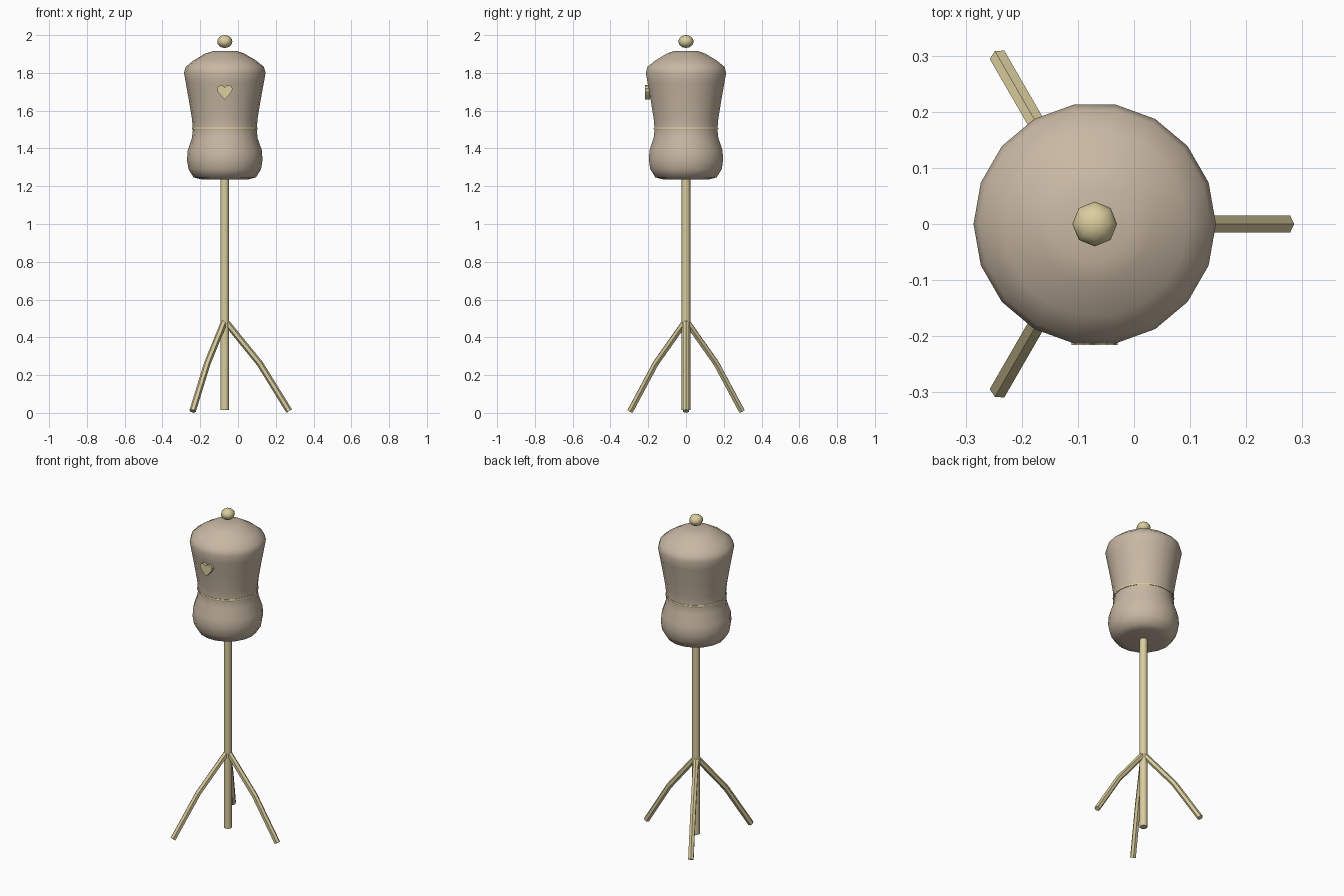
import bpy, bmesh
from math import sin, cos, pi, radians
from mathutils import Vector

if "Cube" in bpy.data.objects:
    bpy.data.objects.remove(bpy.data.objects["Cube"])

CX = -0.07  # stand axis


def material(name, rgb):
    m = bpy.data.materials.new(name)
    m.diffuse_color = (*rgb, 1)
    m.use_nodes = True
    m.node_tree.nodes["Principled BSDF"].inputs["Base Color"].default_value = m.diffuse_color
    return m


FABRIC = material("fabric", (0.58, 0.48, 0.37))
WOOD = material("pale_wood", (0.70, 0.61, 0.34))


def finish(ob, name, mat, angle=None):
    ob.name = name
    ob.data.materials.append(mat)
    if angle:
        bpy.ops.object.select_all(action='DESELECT')
        ob.select_set(True)
        bpy.context.view_layer.objects.active = ob
        bpy.ops.object.shade_smooth_by_angle(angle=radians(angle))
    return ob


def loft(name, rings, mat, angle=None):
    """Skin a list of vertex rings and cap both ends."""
    bm = bmesh.new()
    vs = [[bm.verts.new(p) for p in ring] for ring in rings]
    n = len(vs[0])
    for a, b in zip(vs, vs[1:]):
        for i in range(n):
            j = (i + 1) % n
            bm.faces.new((a[i], a[j], b[j], b[i]))
    bm.faces.new(vs[0])
    bm.faces.new(vs[-1])
    bmesh.ops.recalc_face_normals(bm, faces=bm.faces)
    me = bpy.data.meshes.new(name)
    bm.to_mesh(me)
    bm.free()
    ob = bpy.data.objects.new(name, me)
    bpy.context.collection.objects.link(ob)
    return finish(ob, name, mat, angle)


def circle(r, z, n):
    return [(CX + r * cos(2 * pi * i / n), r * sin(2 * pi * i / n), z) for i in range(n)]


# Torso: 18-sided turned profile
profile = [(0.12, 1.235), (0.165, 1.247), (0.192, 1.29), (0.2, 1.34), (0.196, 1.39),
           (0.174, 1.455), (0.169, 1.50), (0.174, 1.56), (0.189, 1.65), (0.207, 1.75),
           (0.216, 1.80), (0.207, 1.832), (0.165, 1.866), (0.104, 1.902), (0.065, 1.915)]
loft("torso", [circle(r, z, 18) for r, z in profile], FABRIC, 60)

# Pole
loft("pole", [circle(0.0225, z, 12) for z in (0.015, 1.26)], WOOD, 40)

# Knob on top
bpy.ops.mesh.primitive_uv_sphere_add(segments=8, ring_count=8, radius=0.04, location=(CX, 0, 1.966))
knob = bpy.context.object
knob.scale.z = 0.85
finish(knob, "top_knob", WOOD, 60)

# Waist belt
bpy.ops.mesh.primitive_torus_add(major_segments=18, minor_segments=6, major_radius=0.169,
                                 minor_radius=0.006, location=(CX, 0, 1.505))
finish(bpy.context.object, "waist_belt", WOOD, 60)

# Heart badge on the chest
half = [(0, 0.024), (0.009, 0.034), (0.021, 0.037), (0.034, 0.032), (0.041, 0.019),
        (0.038, 0.004), (0.022, -0.016), (0, -0.038)]
outline = half + [(-x, z) for x, z in reversed(half[1:-1])]
loft("heart_badge", [[(CX + x, y, 1.698 + z) for x, z in outline] for y in (-0.216, -0.19)], WOOD)

# Three bent hexagonal tripod legs
path = [Vector((0.006, 0, 0.482)), Vector((0.185, 0, 0.262)), Vector((0.341, 0, 0.0095))]
for k in range(3):
    a = 2 * pi * k / 3
    rings = []
    for i, p in enumerate(path):
        t = (path[min(i + 1, 2)] - path[max(i - 1, 0)]).normalized()
        up = Vector((-t.z, 0, t.x))
        ring = []
        for s in range(6):
            q = p + 0.0173 * (cos(s * pi / 3) * up + sin(s * pi / 3) * Vector((0, 1, 0)))
            ring.append((CX + q.x * cos(a) - q.y * sin(a), q.x * sin(a) + q.y * cos(a), q.z))
        rings.append(ring)
    loft(f"tripod_leg_{k + 1}", rings, WOOD)
